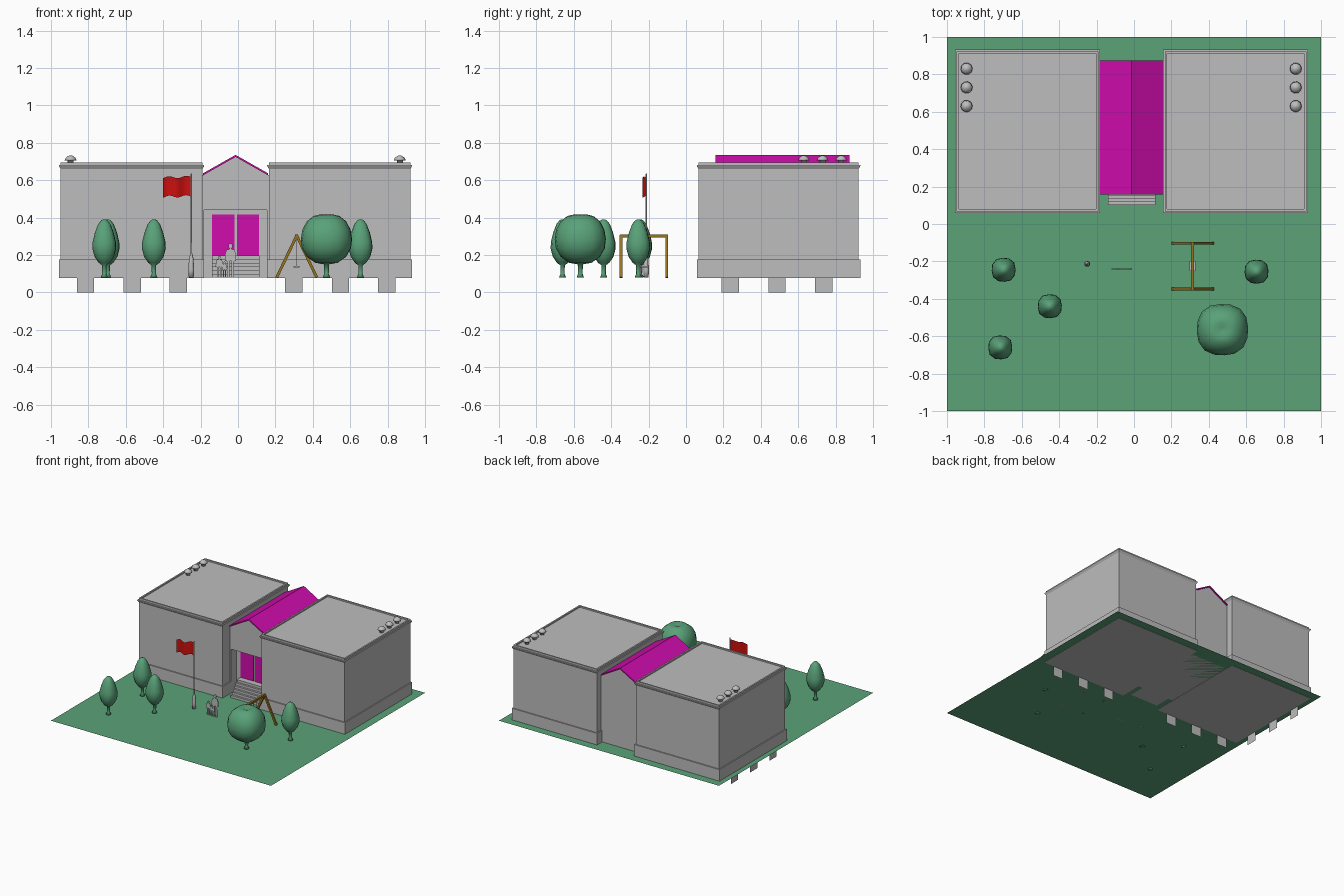
import bpy, bmesh, math
from mathutils import Vector

if "Cube" in bpy.data.objects:
    bpy.data.objects.remove(bpy.data.objects["Cube"])

def mat(name, c):
    m = bpy.data.materials.new(name)
    m.diffuse_color = (*c, 1)
    m.use_nodes = True
    m.node_tree.nodes["Principled BSDF"].inputs["Base Color"].default_value = m.diffuse_color
    return m

GREY = mat("stone grey", (.51, .51, .51))
GRASS = mat("grass green", (.105, .36, .185))
LEAF = mat("leaf green", (.10, .36, .19))
PINK = mat("magenta", (.64, .004, .42))
RED = mat("flag red", (.60, .005, .004))
WOOD = mat("brown wood", (.30, .17, .015))
G = .08  # ground level

def obj(name, verts, faces, m, smooth=False):
    me = bpy.data.meshes.new(name)
    me.from_pydata(verts, [], faces)
    me.materials.append(m)
    bm = bmesh.new()
    bm.from_mesh(me)
    bmesh.ops.recalc_face_normals(bm, faces=bm.faces)
    bm.to_mesh(me)
    bm.free()
    for p in me.polygons:
        p.use_smooth = smooth
    o = bpy.data.objects.new(name, me)
    bpy.context.collection.objects.link(o)
    return o

def stack(name, rings, m, smooth=False):
    """Skin a list of equal-length closed rings, capping both ends."""
    n = len(rings[0])
    verts = [v for r in rings for v in r]
    faces = [(k*n+i, k*n+(i+1) % n, (k+1)*n+(i+1) % n, (k+1)*n+i)
             for k in range(len(rings)-1) for i in range(n)]
    faces += [tuple(range(n)), tuple(range(len(verts)-n, len(verts)))]
    return obj(name, verts, faces, m, smooth)

def rect(x0, x1, y0, y1, z, d=0):
    return [(x0-d, y0-d, z), (x1+d, y0-d, z), (x1+d, y1+d, z), (x0-d, y1+d, z)]

def box(name, x0, x1, y0, y1, z0, z1, m):
    return stack(name, [rect(x0, x1, y0, y1, z0), rect(x0, x1, y0, y1, z1)], m)

def prism(name, pts, y0, y1, m):
    """Extrude an x-z outline along y."""
    return stack(name, [[(x, y, z) for x, z in pts] for y in (y0, y1)], m)

def lathe(name, x, y, prof, m, n=12, p=2.0, smooth=True):
    """Turn (r, z) points; p above 2 makes the section squarish."""
    rings = []
    for r, z in prof:
        ring = []
        for i in range(n):
            a = 2*math.pi*i/n + .08
            c, s = math.cos(a), math.sin(a)
            f = r/(abs(c)**p + abs(s)**p)**(1/p)
            ring.append((x+f*c, y+f*s, z))
        rings.append(ring)
    return stack(name, rings, m, smooth)

def bar(name, a, b, w, m):
    a, b = Vector(a), Vector(b)
    d = (b-a).normalized()
    u = d.cross(Vector((0, 1, 0)) if abs(d.y) < .9 else Vector((1, 0, 0))).normalized()*w/2
    v = d.cross(u).normalized()*w/2
    return stack(name, [[tuple(p+s*u+t*v) for s, t in ((-1, -1), (1, -1), (1, 1), (-1, 1))]
                        for p in (a, b)], m)

# lawn
obj("lawn", rect(-1, 1, -1, 1, G), [(0, 1, 2, 3)], GRASS)

# two wings: plinth, wall, cornice, parapet and sunken roof in one stack
SECTION = [(.009, G-.002), (.009, .175), (0, .175), (0, .66), (.009, .675), (.009, .68),
           (0, .68), (0, .695), (-.012, .695), (-.012, .684)]
for side, x0, x1, vx in (("left", -.948, -.19, -.895), ("right", .165, .922, .865)):
    stack(side+"_wing", [rect(x0, x1, .067, .923, z, d) for d, z in SECTION], GREY)
    for y in (.63, .73, .83):
        lathe(side+"_roof_vent", vx, y, [(.016, .683), (.016, .705), (.032, .706),
              (.027, .718), (.015, .728), (.004, .733)], GREY, 10)

# panels hanging below the lawn, along the front and the left side
for x in (-.815, -.565, -.32, .298, .548, .795):
    obj("front_panel", [(x-.046, .057, 0), (x+.046, .057, 0), (x+.046, .057, G), (x-.046, .057, G)],
        [(0, 1, 2, 3)], GREY)
for y in (.237, .487, .737):
    obj("side_panel", [(-.957, y-.046, 0), (-.957, y+.046, 0), (-.957, y+.046, G), (-.957, y-.046, G)],
        [(0, 1, 2, 3)], GREY)

# entrance hall: recessed lower part, overhanging gable, thin roof
CX = -.013
prism("hall_gable", [(-.19, .44), (.165, .44), (.165, .626), (CX, .724), (-.19, .626)], .168, .865, GREY)
box("hall_body", -.19, .165, .236, .865, G, .44, GREY)
for s in (-1, 1):
    prism("roof_slope", [(CX, .724), (CX, .735), (CX+s*.173, .637), (CX+s*.173, .626)],
          .158, .874, PINK)
    box("jamb", *sorted((CX+s*.168, CX+s*.178)), .168, .24, G, .44, GREY)
box("left_door", -.138, -.02, .23, .237, .197, .415, PINK)
box("right_door", -.006, .112, .23, .237, .197, .415, PINK)
for i in range(6):
    box("step", -.138, .114, .102+i*.016, .24, G, G+.0195*(i+1), GREY)

# trees
SMALL = [(.019, G), (.011, .10), (.012, .145), (.03, .158), (.052, .19), (.064, .235), (.062, .27),
         (.05, .32), (.033, .365), (.015, .387), (.004, .39)]
BIG = [(.019, G), (.012, .10), (.014, .15), (.06, .158), (.105, .19), (.131, .235), (.137, .285),
       (.129, .335), (.105, .38), (.07, .408), (.04, .415), (.012, .405)]
for x, y in ((-.697, -.245), (-.45, -.44), (-.715, -.66), (.655, -.255)):
    lathe("slim_tree", x, y, SMALL, LEAF, 12, 2.6)
lathe("round_tree", .473, -.565, BIG, LEAF, 16, 2.5)

# flagpole with waving flag
lathe("flagpole", -.25, -.213, [(.013, G), (.016, .12), (.012, .18), (.005, .21), (.004, .63),
      (.001, .637)], GREY, 10)
N = 12
fv = []
for i in range(N+1):
    t = i/N
    y = -.215 - .017*t + .008*math.sin(t*9)
    dz = .006*math.sin(t*10) - .004*t
    fv += [(-.254-.146*t, y, .513+.01*t*(1-t)+dz), (-.254-.146*t, y, .618+dz)]
obj("flag", fv, [(2*i, 2*i+2, 2*i+3, 2*i+1) for i in range(N)], RED, True)

# swing: two A-frames, a beam, ropes and a seat
SX = .314
for y in (-.103, -.347):
    for s in (-1, 1):
        bar("swing_leg", (SX, y, .303), (SX+s*.107, y, G), .015, WOOD)
bar("swing_beam", (SX, -.097, .301), (SX, -.353, .301), .016, WOOD)
for y in (-.205, -.245):
    bar("swing_rope", (SX, y, .30), (SX, y, .137), .003, GREY)
box("swing_seat", SX-.016, SX+.016, -.252, -.198, .133, .14, GREY)

# flat standing figures, half outline as (x, z) in body heights
HALF = [(.02, .5), (.035, 0), (.10, 0), (.095, .45), (.13, .5), (.17, .48), (.16, .7), (.12, .82),
        (.035, .84), (.035, .87), (.065, .9), (.065, .96), (.03, 1)]
for name, x, h in (("adult_figure", -.04, .18), ("child_figure", -.1, .115), ("small_figure", -.072, .085)):
    pts = [(x+a*h, G+b*h) for a, b in HALF] + [(x-a*h, G+b*h) for a, b in reversed(HALF)]
    prism(name, pts, -.243, -.237, GREY)
